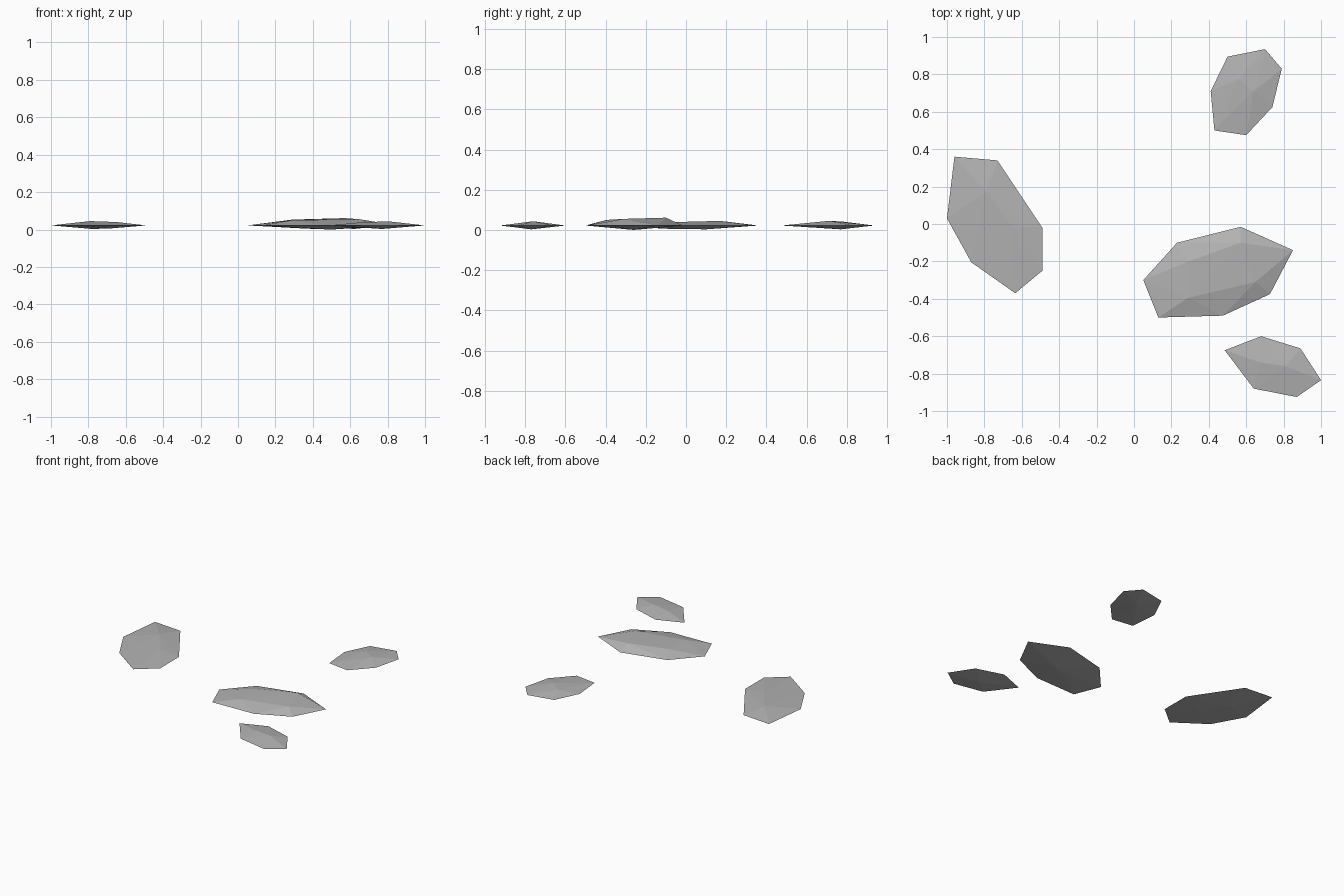
import bpy, bmesh

cube = bpy.data.objects.get("Cube")
if cube:
    bpy.data.objects.remove(cube, do_unlink=True)

# Single stone colour
stone = bpy.data.materials.new("stone grey")
stone.use_nodes = True
grey = (0.45, 0.45, 0.45, 1)
stone.diffuse_color = grey
stone.node_tree.nodes["Principled BSDF"].inputs["Base Color"].default_value = grey

RIM_HEIGHT = 0.022


def flat_stone(name, rim, crown, base):
    """Faceted slab: an outline at rim height, hulled with crown and base points."""
    bm = bmesh.new()
    points = [(x, y, RIM_HEIGHT) for x, y in rim] + crown + base
    for p in points:
        bm.verts.new(p)
    result = bmesh.ops.convex_hull(bm, input=bm.verts)
    loose = [v for v in bm.verts if not v.link_faces]
    bmesh.ops.delete(bm, geom=loose, context='VERTS')
    bmesh.ops.recalc_face_normals(bm, faces=bm.faces)
    mesh = bpy.data.meshes.new(name)
    bm.to_mesh(mesh)
    bm.free()
    mesh.materials.append(stone)
    obj = bpy.data.objects.new(name, mesh)
    bpy.context.collection.objects.link(obj)


# Wide stone on the right-hand side
flat_stone("right_stone",
           [(-.96, .36), (-.73, .34), (-.49, -.02), (-.49, -.25),
            (-.635, -.37), (-.87, -.205), (-1, .03)],
           [(-.79, .17, .045), (-.65, -.02, .04)],
           [(-.78, .1, .003), (-.68, -.1, .006)])

# Largest stone, with a broad flat crown
flat_stone("large_stone",
           [(.05, -.3), (.23, -.1), (.57, -.015), (.85, -.14),
            (.727, -.375), (.475, -.49), (.13, -.5)],
           [(.29, -.2, .053), (.57, -.1, .061), (.65, -.31, .055), (.29, -.395, .05)],
           [(.5, -.26, 0), (.36, -.29, .005)])

# Small stone at the back
flat_stone("back_stone",
           [(.5, .895), (.7, .935), (.79, .83), (.74, .625),
            (.6, .475), (.43, .5), (.41, .71)],
           [(.556, .775, .042), (.64, .71, .045)],
           [(.62, .77, .003)])

# Small stone at the front
flat_stone("front_stone",
           [(.485, -.675), (.68, -.6), (.89, -.665), (1, -.835),
            (.87, -.925), (.64, -.88)],
           [(.675, -.74, .04), (.81, -.76, .043)],
           [(.77, -.77, .003)])
